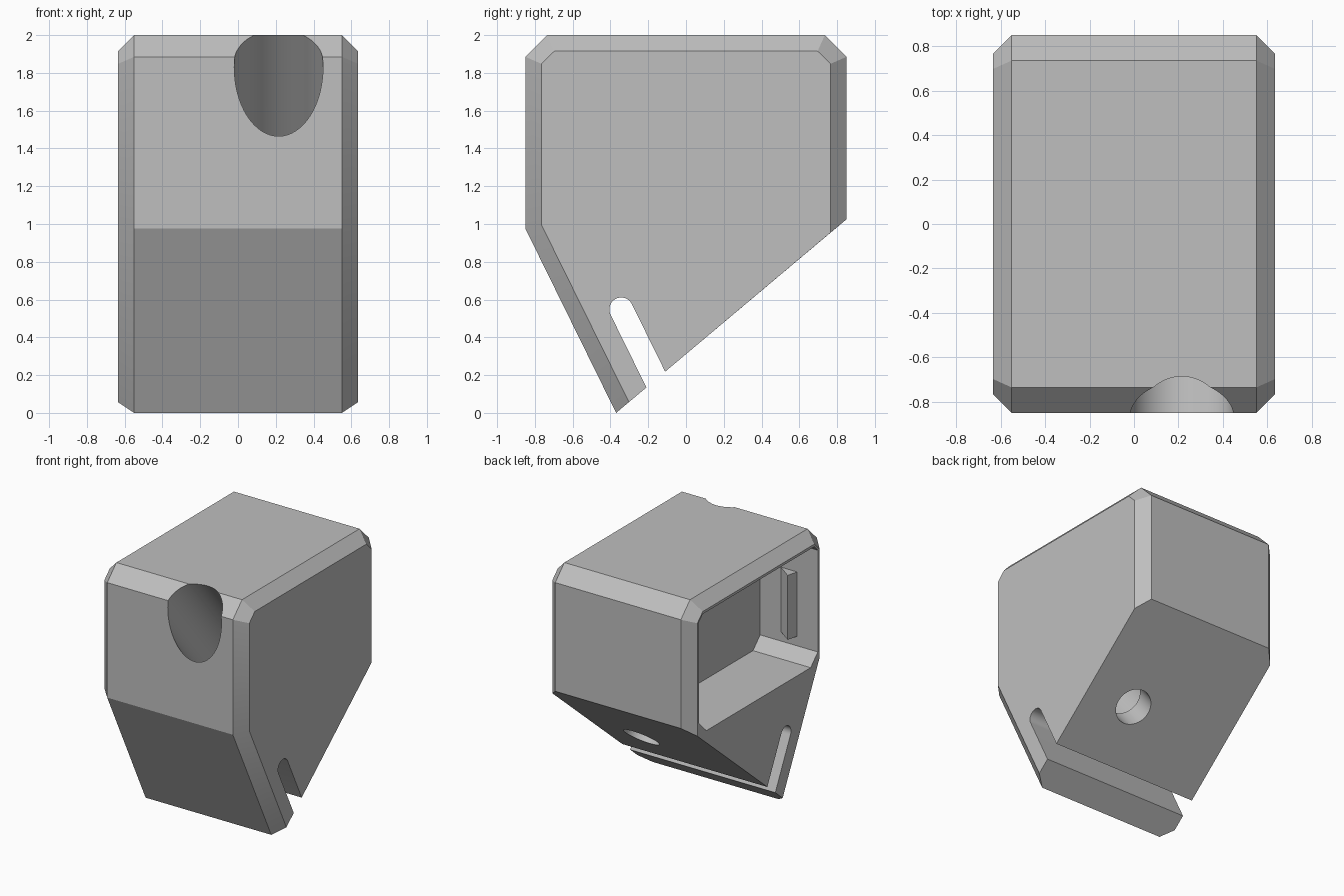
import bpy, bmesh, math
from mathutils import Vector

cube = bpy.data.objects.get("Cube")
if cube:
    bpy.data.objects.remove(cube, do_unlink=True)

grey = bpy.data.materials.new("light_grey_plastic")
grey.use_nodes = True
colour = (0.52, 0.52, 0.52, 1)
grey.diffuse_color = colour
grey.node_tree.nodes["Principled BSDF"].inputs["Base Color"].default_value = colour


def finish(name, bm):
    bmesh.ops.recalc_face_normals(bm, faces=bm.faces)
    mesh = bpy.data.meshes.new(name)
    bm.to_mesh(mesh)
    bm.free()
    mesh.materials.append(grey)
    obj = bpy.data.objects.new(name, mesh)
    bpy.context.collection.objects.link(obj)
    return obj


def loft(name, rings):
    """Skin a row of (x, side profile) rings and cap both ends."""
    bm = bmesh.new()
    rows = [[bm.verts.new((x, y, z)) for y, z in pts] for x, pts in rings]
    n = len(rows[0])
    for a, b in zip(rows, rows[1:]):
        for i in range(n):
            j = (i + 1) % n
            bm.faces.new((a[i], a[j], b[j], b[i]))
    bm.faces.new(rows[0])
    bm.faces.new(rows[-1])
    return finish(name, bm)


def cylinder(name, start, axis, radius, length):
    bm = bmesh.new()
    bmesh.ops.create_cone(bm, cap_ends=True, segments=64, radius1=radius,
                          radius2=radius, depth=length)
    obj = finish(name, bm)
    rot = axis.to_track_quat('Z', 'Y').to_matrix().to_4x4()
    obj.data.transform(rot)
    obj.location = start + axis * length / 2
    return obj


# Housing shell with chamfered edges and an unchamfered sloping base
outer = [(-.85, .975), (-.37, 0), (.85, 1.025), (.85, 1.885),
         (.735, 2), (-.735, 2), (-.85, 1.885)]
inner = [(-.765, .995), (-.302, .057), (.765, .954), (.765, 1.848),
         (.697, 1.915), (-.697, 1.915), (-.765, 1.848)]
housing = loft("housing", [(-.635, inner), (-.55, outer), (.55, outer), (.635, inner)])

# Pocket open to one side, with chamfered corners
cy, z0, z1, c = .742, .955, 1.895, .09
pocket = [(-cy, z0 + c), (-cy + c, z0), (cy - c, z0), (cy, z0 + c),
          (cy, z1 - c / 2), (cy - c / 2, z1), (-cy + c / 2, z1), (-cy, z1 - c / 2)]
cutters = [loft("pocket_cutter", [(-1, pocket), (-.13, pocket)])]

# Round-ended slot parallel to the sloping front
along = Vector((-.442, .897))
across = Vector((.897, .442))
end, r = Vector((-.343, .548)), .063
slot = [end + r * (math.cos(t) * across + math.sin(t) * along)
        for t in (math.pi * i / 16 for i in range(17))]
slot += [end - across * r - along * .8, end + across * r - along * .8]
cutters.append(loft("slot_cutter", [(-1, slot), (1, slot)]))

# Stepped screw bore square to the sloping base
axis = Vector((0, -.643, .766)).normalized()
base = Vector((.215, .25, .52))
cutters.append(cylinder("head_bore_cutter", base + axis * .19, axis, .235, 2.2))
cutters.append(cylinder("screw_hole_cutter", base - axis * .2, axis, .138, .6))

bpy.context.view_layer.objects.active = housing
for cutter in cutters:
    mod = housing.modifiers.new(cutter.name, 'BOOLEAN')
    mod.operation = 'DIFFERENCE'
    mod.solver = 'EXACT'
    mod.object = cutter
    bpy.ops.object.modifier_apply(modifier=mod.name)
for cutter in cutters:
    bpy.data.objects.remove(cutter, do_unlink=True)

bpy.ops.object.select_all(action='DESELECT')
housing.select_set(True)
bpy.ops.object.shade_smooth_by_angle(angle=math.radians(25))

# Wedge-shaped latches on the two facing pocket walls
for name, side in (("front_latch", -1), ("back_latch", 1)):
    bm = bmesh.new()
    wedge = [(-.30, .75), (-.431, .655), (-.456, .75)]
    low, high = [[bm.verts.new((x, side * y, z)) for x, y in wedge] for z in (1.12, 1.63)]
    bm.faces.new(low)
    bm.faces.new(high)
    for i in range(3):
        j = (i + 1) % 3
        bm.faces.new((low[i], low[j], high[j], high[i]))
    finish(name, bm)
